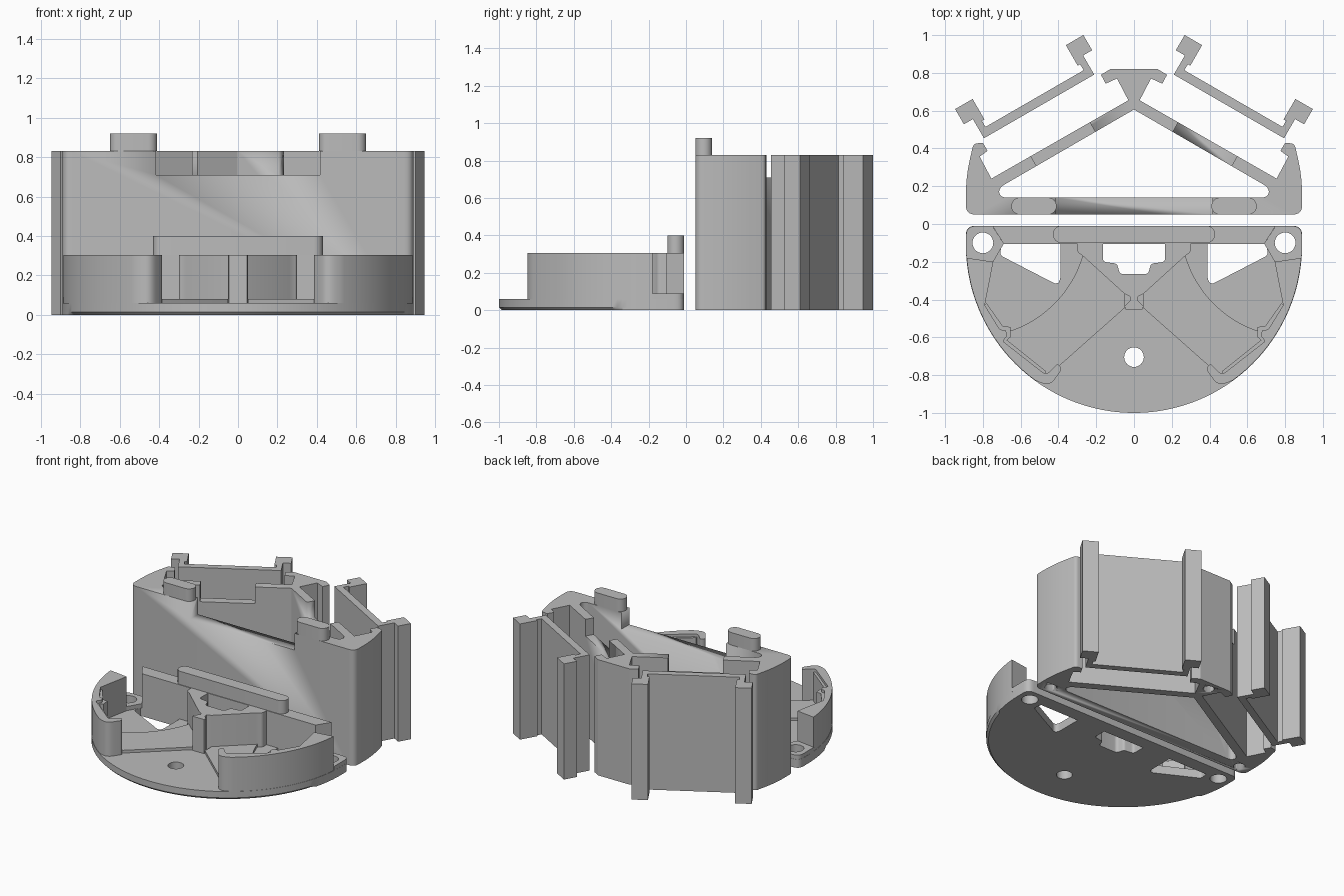
import bpy, bmesh, math
from mathutils import Matrix, Vector
from mathutils.geometry import delaunay_2d_cdt

if "Cube" in bpy.data.objects:
    bpy.data.objects.remove(bpy.data.objects["Cube"])

GREY = (0.5, 0.5, 0.5, 1)
mat = bpy.data.materials.new("light grey plastic")
mat.use_nodes = True
mat.diffuse_color = GREY
mat.node_tree.nodes["Principled BSDF"].inputs["Base Color"].default_value = GREY


def arc(cx, cy, r, a0, a1, n=24):
    angles = [math.radians(a0 + (a1 - a0) * i / n) for i in range(n + 1)]
    return [(cx + r * math.cos(a), cy + r * math.sin(a)) for a in angles]


def circle(cx, cy, r):
    return arc(cx, cy, r, 0, 360, 32)[:-1]


def stadium(x0, x1, y0, y1):
    r, cy = (y1 - y0) / 2, (y0 + y1) / 2
    return arc(x1 - r, cy, r, -90, 90, 12) + arc(x0 + r, cy, r, 90, 270, 12)


def flip(points):
    return [(-p[0], *p[1:]) for p in reversed(points)]


def mirrored(half):
    return half + flip(half)


def rounded(points):
    """Round each corner that carries a radius as its third value."""
    out = []
    for i, p in enumerate(points):
        c = Vector(p[:2])
        if len(p) < 3:
            out.append(c)
            continue
        a = Vector(points[i - 1][:2]) - c
        b = Vector(points[(i + 1) % len(points)][:2]) - c
        a, b = c + a.normalized() * p[2], c + b.normalized() * p[2]
        for k in range(7):
            t = k / 6
            out.append(a * (1 - t) ** 2 + c * 2 * t * (1 - t) + b * t * t)
    return out


def inside(p, loops):
    """Even-odd test, so inner loops become holes."""
    odd = False
    for loop in loops:
        for a, b in zip(loop, loop[1:] + loop[:1]):
            if (a.y > p.y) != (b.y > p.y):
                odd ^= p.x < a.x + (p.y - a.y) * (b.x - a.x) / (b.y - a.y)
    return odd


def prism(name, loops, z0, z1, shape=None):
    """Extrude an outline, with any further loops as holes."""
    loops = [rounded(loop) for loop in loops]
    points, edges = [], []
    for loop in loops:
        first, n = len(points), len(loop)
        points += loop
        edges += [(first + i, first + (i + 1) % n) for i in range(n)]
    flat, _, tris, *_ = delaunay_2d_cdt(points, edges, [], 0, 0.0001)
    caps = []
    for tri in tris:
        a, b, c = (flat[i] for i in tri)
        if inside((a + b + c) / 3, loops):
            ccw = (b - a).cross(c - a) > 0
            caps.append(tuple(tri) if ccw else tuple(reversed(tri)))
    sides = {(t[i], t[(i + 1) % 3]) for t in caps for i in range(3)}
    rim = [(a, b) for a, b in sides if (b, a) not in sides]
    n = len(flat)
    verts = [(p.x, p.y, z) for z in (z0, z1) for p in flat]
    faces = [t[::-1] for t in caps] + [tuple(i + n for i in t) for t in caps]
    faces += [(a, b, b + n, a + n) for a, b in rim]
    mesh = bpy.data.meshes.new(name)
    mesh.from_pydata(verts, [], faces)
    if shape:
        bm = bmesh.new()
        bm.from_mesh(mesh)
        shape(bm)
        bm.to_mesh(mesh)
        bm.free()
    mesh.materials.append(mat)
    obj = bpy.data.objects.new(name, mesh)
    bpy.context.collection.objects.link(obj)
    bpy.ops.object.select_all(action="DESELECT")
    obj.select_set(True)
    bpy.context.view_layer.objects.active = obj
    bpy.ops.object.shade_smooth_by_angle(angle=math.radians(30))
    return obj


def cut(obj, name, loop, z0, z1):
    cutter = prism(name, [loop], z0, z1)
    cutter.hide_render = True
    mod = obj.modifiers.new(name, "BOOLEAN")
    mod.operation, mod.solver, mod.object = "DIFFERENCE", "EXACT", cutter
    bpy.context.view_layer.objects.active = obj
    bpy.ops.object.modifier_apply(modifier=name)
    bpy.data.objects.remove(cutter)


def turned_box(cx, cy, length, width, angle):
    rot = Matrix.Rotation(math.radians(angle), 2)
    corners = [(-1, -1), (1, -1), (1, 1), (-1, 1)]
    return [tuple(Vector((cx, cy)) + rot @ Vector((x * length / 2, y * width / 2)))
            for x, y in corners]


# Housing: curved sides, straight front wall, slanted walls and a T-shaped rear rib
TOP = 0.83
half = [(0.89, 0.05, 0.05)] + arc(0, 0.15, 0.89, 0, 14, 10)
half += [(0.85, 0.425, 0.02), (0.80, 0.43), (0.775, 0.387), (0.817, 0.357), (0.755, 0.24),
         (0.03, 0.655), (0.09, 0.77), (0.15, 0.743), (0.175, 0.79), (0.125, 0.82)]
pocket = mirrored([(0.715, 0.14, 0.04), (0.715, 0.192, 0.03), (0.002, 0.605)])
housing = prism("housing", [mirrored(half), pocket], 0, TOP)
cut(housing, "front_notch", [(-0.415, 0), (0.415, 0), (0.415, 0.16), (-0.415, 0.16)], 0.71, 1)
for side in (1, -1):
    cut(housing, "slanted_wall_notch",
        turned_box(side * 0.375, 0.422, 0.36, 0.14, -30 * side), 0.71, 1)
    cut(housing, "corner_screw_hole", circle(side * 0.80, 0.11, 0.038), -0.1, 0.35)
cut(housing, "rear_screw_hole", circle(0, 0.755, 0.036), -0.1, 0.35)

# Sliding side panels with stepped rail feet, and locating pegs
rail = [(0.337, 0), (0.337, 0.117), (0.392, 0.117), (0.392, 0.21), (0.285, 0.21),
        (0.285, 0.085), (0.30, 0.085), (0.30, 0.048)]
spin = Matrix.Rotation(math.radians(-30), 2)
panel = [tuple(Vector((0.5025, 0.6225)) + spin @ Vector(p)) for p in mirrored(rail)]
peg = stadium(0.41, 0.65, 0.05, 0.14)
for label, fix in (("left", list), ("right", flip)):
    prism(label + "_panel", [fix(panel)], 0, TOP)
    prism(label + "_peg", [fix(peg)], TOP, 0.92)

# Base plate with a chamfered lower rim
FLOOR = 0.06
CY, R = -0.11, 0.89
window = [(0.70, -0.105), (0.39, -0.105), (0.39, -0.30, 0.02), (0.41, -0.32, 0.02),
          (0.71, -0.165, 0.02)]
slot = mirrored([(0.165, -0.105), (0.165, -0.20, 0.02), (0.09, -0.21, 0.015),
                 (0.075, -0.265, 0.02)])
ear_hole = circle(0.80, -0.10, 0.055)
outline = [(-0.89, -0.01, 0.05), (0.89, -0.01, 0.05)] + arc(0, CY, R, 0, -180, 96)


def chamfer_rim(bm):
    bmesh.ops.bisect_plane(bm, geom=bm.verts[:] + bm.edges[:] + bm.faces[:],
                           plane_co=(0, 0, 0.015), plane_no=(0, 0, 1))
    for v in bm.verts:
        radial = Vector((v.co.x, v.co.y - CY, 0))
        if v.co.z < 0.001 and v.co.y < -0.36 and radial.length > R - 0.005:
            v.co -= radial.normalized() * 0.015


prism("base_plate", [outline, window, flip(window), slot, ear_hole, flip(ear_hole),
                     circle(0, -0.705, 0.052)], 0, FLOOR, chamfer_rim)

# Back wall with the central wedge and post, and the long key on top
back_half = [(0.75, -0.01), (0.69, -0.105), (0.30, -0.105), (0.30, -0.15, 0.015),
             (0.275, -0.165, 0.02), (0.05, -0.37), (0.02, -0.385), (0.02, -0.405),
             (0.05, -0.435), (0.045, -0.452)]
prism("back_wall", [mirrored(back_half), slot], FLOOR, 0.305)
prism("back_key", [stadium(-0.43, 0.43, -0.10, -0.01)], 0.305, 0.40)

# Rim walls, inner ledges, screw ears and raised floors on both sides
wall = arc(0, CY, R - 0.002, -4.5, -54, 36)
wall += [(0.445, -0.86, 0.05), (0.38, -0.765, 0.02), (0.405, -0.74, 0.01),
         (0.465, -0.80, 0.03), (0.695, -0.62, 0.01), (0.67, -0.59, 0.01),
         (0.68, -0.56, 0.01), (0.71, -0.56, 0.01), (0.79, -0.43), (0.745, -0.20)]
ledge = [(0.78, -0.42), (0.695, -0.54), (0.655, -0.545), (0.65, -0.595), (0.672, -0.615),
         (0.465, -0.78), (0.465, -0.81), (0.705, -0.625), (0.72, -0.56), (0.80, -0.43)]
ear = [(0.888, -0.18), (0.745, -0.20), (0.69, -0.105), (0.75, -0.011), (0.889, -0.011, 0.05)]
step = [(0.05, -0.445), (0.40, -0.755), (0.465, -0.80), (0.69, -0.62)]
step += arc(0.845, 0, 0.597, 254, 195, 24) + [(0.27, -0.165), (0.05, -0.37)]
for label, fix in (("left", list), ("right", flip)):
    prism(label + "_rim_wall", [fix(wall)], FLOOR, 0.305)
    prism(label + "_rim_ledge", [fix(ledge)], FLOOR, 0.285)
    prism(label + "_screw_ear", [fix(ear), fix(ear_hole)], FLOOR, 0.09)
    prism(label + "_raised_floor", [fix(step)], FLOOR - 0.01, 0.08)
